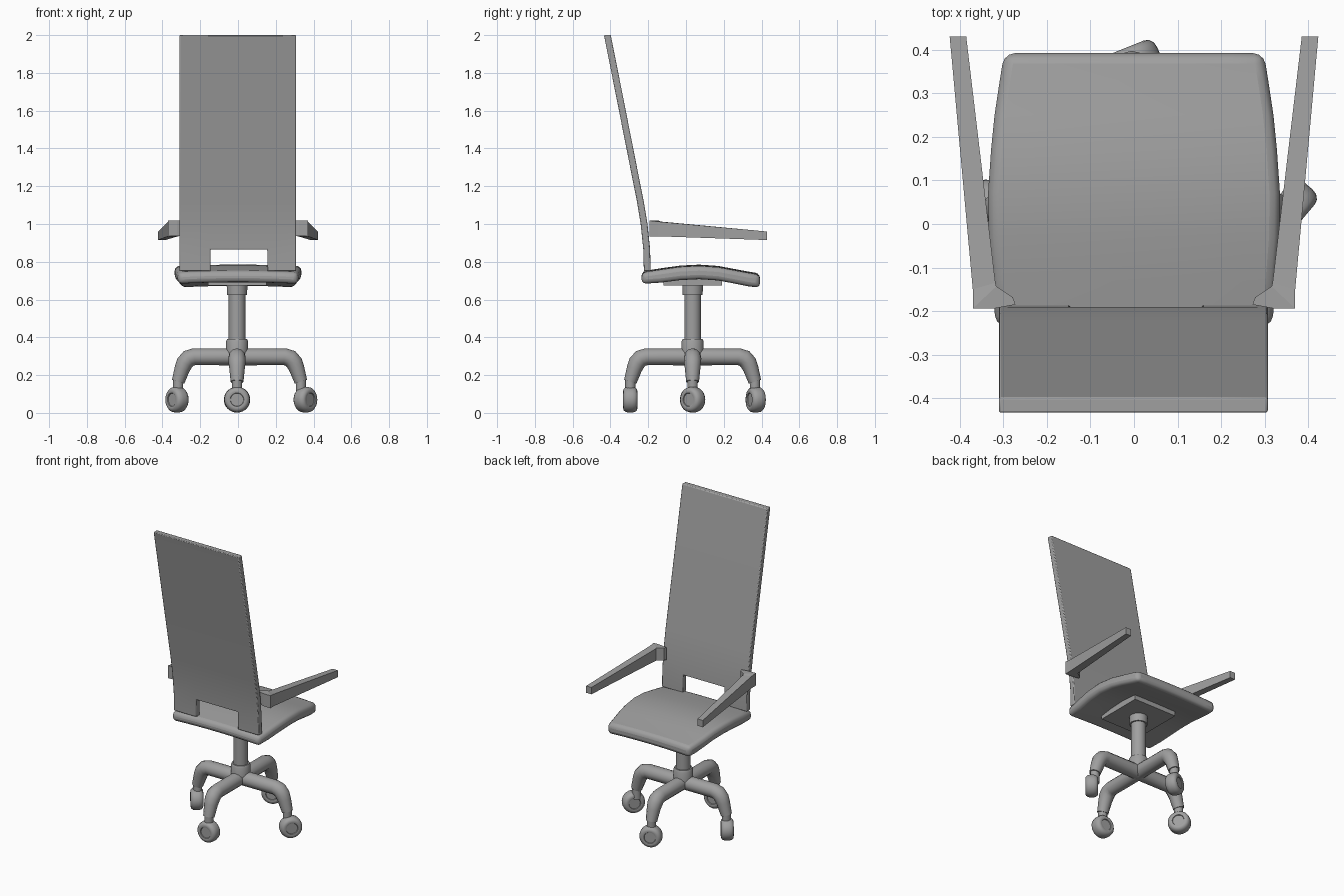
import bpy, bmesh, math
from mathutils import Vector, Matrix

if "Cube" in bpy.data.objects:
    bpy.data.objects.remove(bpy.data.objects["Cube"])

grey = bpy.data.materials.new("plain grey")
grey.use_nodes = True
COLOR = (0.35, 0.35, 0.35, 1)
grey.diffuse_color = COLOR
grey.node_tree.nodes["Principled BSDF"].inputs["Base Color"].default_value = COLOR

HUB = Vector((-0.005, 0.035, 0))


def finish(obj, angle=None):
    obj.data.materials.append(grey)
    bpy.ops.object.select_all(action="DESELECT")
    obj.select_set(True)
    bpy.context.view_layer.objects.active = obj
    if angle:
        bpy.ops.object.shade_smooth_by_angle(angle=math.radians(angle))
    return obj


def from_bmesh(name, bm, angle=None):
    bmesh.ops.recalc_face_normals(bm, faces=bm.faces)
    mesh = bpy.data.meshes.new(name)
    bm.to_mesh(mesh)
    bm.free()
    obj = bpy.data.objects.new(name, mesh)
    bpy.context.collection.objects.link(obj)
    return finish(obj, angle)


def bevel(obj, width, segments=1, limit=40):
    mod = obj.modifiers.new("soft edges", "BEVEL")
    mod.width = width
    mod.segments = segments
    mod.limit_method = "ANGLE"
    mod.angle_limit = math.radians(limit)


def lathe(name, profile, matrix, steps=32):
    """Spin (radius, height) points about the local z axis."""
    bm = bmesh.new()
    verts = [bm.verts.new((r, 0, z)) for r, z in profile]
    edges = [bm.edges.new(pair) for pair in zip(verts, verts[1:])]
    bmesh.ops.spin(bm, geom=verts + edges, cent=(0, 0, 0), axis=(0, 0, 1),
                   angle=math.tau, steps=steps)
    bmesh.ops.remove_doubles(bm, verts=bm.verts, dist=1e-4)
    bm.transform(matrix)
    return from_bmesh(name, bm, 35)


def tube(name, points, radii):
    curve = bpy.data.curves.new(name, "CURVE")
    curve.dimensions = "3D"
    curve.bevel_depth = 1
    curve.bevel_resolution = 4
    curve.use_fill_caps = True
    line = curve.splines.new("POLY")
    line.points.add(len(points) - 1)
    for p, co, r in zip(line.points, points, radii):
        p.co = (*co, 1)
        p.radius = r
    obj = bpy.data.objects.new(name, curve)
    bpy.context.collection.objects.link(obj)
    finish(obj)
    bpy.ops.object.convert(target="MESH")
    bpy.ops.object.shade_smooth_by_angle(angle=math.radians(50))


def loft(name, rings, angle=None):
    """Skin a row of equal-length rings and cap both ends."""
    bm = bmesh.new()
    rows = [[bm.verts.new(p) for p in ring] for ring in rings]
    n = len(rows[0])
    for a, b in zip(rows, rows[1:]):
        for i in range(n):
            bm.faces.new((a[i], a[(i + 1) % n], b[(i + 1) % n], b[i]))
    bm.faces.new(rows[0])
    bm.faces.new(rows[-1])
    return from_bmesh(name, bm, angle)


# Central gas column with lower and upper collars
lathe("column", [(0, 0.3), (0.058, 0.3), (0.058, 0.38), (0.052, 0.392),
                 (0.044, 0.392), (0.044, 0.625), (0.053, 0.625),
                 (0.055, 0.68), (0, 0.68)], Matrix.Translation(HUB))

# Four legs, each with a neck and a swivelled caster: reach, wheel distance, wheel heading
LEGS = {"left": (0, 0.338, 0.362, -40), "back": (90, 0.33, 0.334, 112),
        "right": (180, 0.312, 0.318, 217), "front": (270, 0.33, 0.33, 270)}
for side, (turn, reach, wheel_reach, heading) in LEGS.items():
    way = Matrix.Rotation(math.radians(turn), 3, "Z") @ Vector((1, 0, 0))
    path = [(0, 0.297), (reach - 0.085, 0.297), (reach - 0.055, 0.288),
            (reach - 0.035, 0.265), (reach - 0.022, 0.235), (reach, 0.165)]
    tube(side + "_leg", [HUB + way * d + Vector((0, 0, z)) for d, z in path],
         (0.045, 0.045, 0.046, 0.045, 0.041, 0.034))
    lathe(side + "_caster_neck", [(0, 0.1), (0.027, 0.1), (0.027, 0.18), (0, 0.18)],
          Matrix.Translation(HUB + way * reach), 20)
    half = [(0, 0.031), (0.034, 0.031), (0.036, 0.036), (0.045, 0.038),
            (0.056, 0.035), (0.065, 0.025), (0.068, 0.01)]
    profile = half + [(r, -z) for r, z in reversed(half)]
    place = Matrix.Translation(HUB + way * wheel_reach + Vector((0, 0, 0.07)))
    aim = Matrix.Rotation(math.radians(heading), 4, "Z") @ Matrix.Rotation(math.pi / 2, 4, "Y")
    lathe(side + "_caster_wheel", profile, place @ aim)

# Square mounting plate under the seat
bm = bmesh.new()
bmesh.ops.create_cube(bm, size=1, matrix=Matrix.Translation(HUB + Vector((0, 0, 0.696)))
                      @ Matrix.Diagonal((0.31, 0.31, 0.044, 1)))
from_bmesh("mounting_plate", bm)

# Contoured seat: (y, half width, bottom, top) along its length
SEAT = [(-0.235, 0.317, 0.69, 0.75), (-0.13, 0.326, 0.697, 0.766),
        (-0.03, 0.334, 0.71, 0.78), (0.07, 0.335, 0.715, 0.785),
        (0.17, 0.328, 0.708, 0.778), (0.25, 0.32, 0.693, 0.763),
        (0.33, 0.308, 0.677, 0.748), (0.392, 0.298, 0.67, 0.738)]
ACROSS = [i / 4 for i in range(-4, 5)]
rings = []
for y, w, low, high in SEAT:
    sag = lambda s: 0.008 * s * s
    rings.append([(w * s, y, high - sag(s)) for s in ACROSS]
                 + [(w * s, y, low - sag(s)) for s in reversed(ACROSS)])
seat = loft("seat", rings, 60)
bevel(seat, 0.024, 3, 60)

# Tall leaning back, swept across x with a notch at the bottom
BACK = [(-0.187, 0.75), (-0.19, 0.865), (-0.204, 1.0), (-0.224, 1.12), (-0.398, 2.0)]
COLUMNS = [-0.31, -0.145, 0.155, 0.307]
bm = bmesh.new()
grid = [[bm.verts.new((x, y, z)) for x in COLUMNS] for y, z in BACK]
for r in range(len(BACK) - 1):
    for c in range(len(COLUMNS) - 1):
        if (r, c) != (0, 1):
            bm.faces.new((grid[r][c], grid[r][c + 1], grid[r + 1][c + 1], grid[r + 1][c]))
front = bm.faces[:]
slab = bmesh.ops.extrude_face_region(bm, geom=front, use_keep_orig=True)
moved = [v for v in slab["geom"] if isinstance(v, bmesh.types.BMVert)]
bmesh.ops.translate(bm, verts=moved, vec=(0, -0.036, 0))
back = from_bmesh("back_rest", bm, 35)
bevel(back, 0.005, 2, 50)


# Armrests: splayed tapering bars with a bracket reaching to the back
def cut(inner, outer, low, high):
    (xi, yi), (xo, yo) = inner, outer
    return [(xi, yi, low), (xo, yo, low), (xo, yo, high), (xi, yi, high)]


for side, s in (("left", 1), ("right", -1)):
    sections = [cut((0.272, -0.185), (0.278, -0.168), 0.937, 1.018),
                cut((0.322, -0.194), (0.316, -0.143), 0.937, 1.018),
                cut((0.37, -0.194), (0.316, -0.143), 0.935, 1.018),
                cut((0.37, -0.15), (0.318, -0.135), 0.935, 1.013),
                cut((0.423, 0.43), (0.385, 0.43), 0.915, 0.96)]
    loft(side + "_armrest", [[(s * x, y, z) for x, y, z in ring] for ring in sections])
